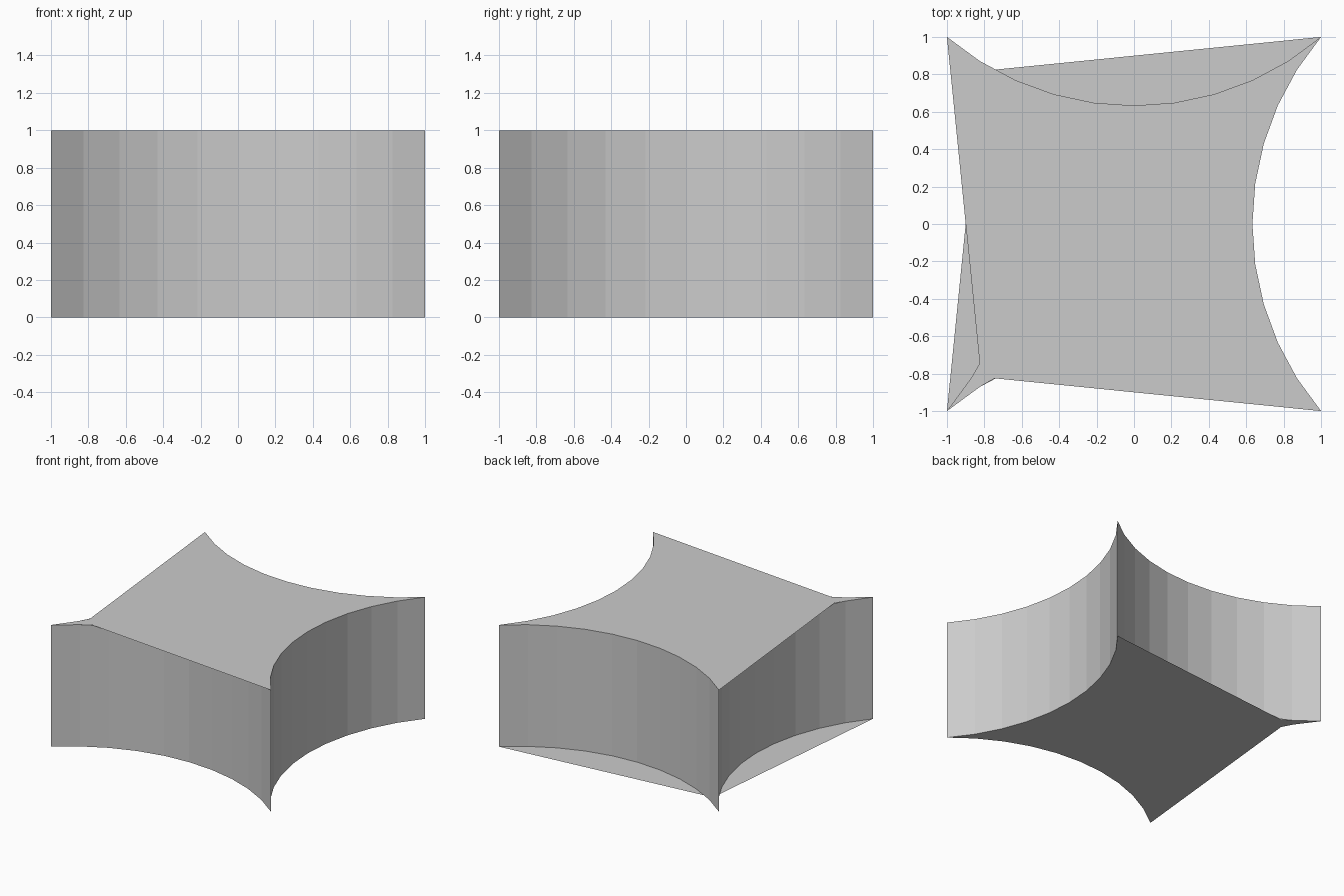
import bpy, bmesh, math
from mathutils import Matrix, Vector

if "Cube" in bpy.data.objects:
    bpy.data.objects.remove(bpy.data.objects["Cube"])

SEG = 10
SAG = 0.367                      # depth of each concave side
R = (1 + SAG * SAG) / (2 * SAG)
HALF = math.asin(1 / R)


def arc(turns):
    """Right-hand concave side, listed counter-clockwise, turned by quarter turns."""
    rot = Matrix.Rotation(turns * math.pi / 2, 2)
    pts = []
    for i in range(SEG + 1):
        a = -HALF + 2 * HALF * i / SEG
        pts.append(rot @ Vector((1 - SAG + R - R * math.cos(a), R * math.sin(a))))
    return pts


def make_object(name, faces):
    bm = bmesh.new()
    for face in faces:
        bm.faces.new([bm.verts.new(p) for p in face])
    bmesh.ops.remove_doubles(bm, verts=bm.verts, dist=1e-4)
    mesh = bpy.data.meshes.new(name)
    bm.to_mesh(mesh)
    bm.free()
    obj = bpy.data.objects.new(name, mesh)
    bpy.context.collection.objects.link(obj)
    return obj


right, back, left, front = [arc(i) for i in range(4)]

# Four concave faceted walls
walls = []
for side in (right, back, left, front):
    for a, b in zip(side, side[1:]):
        walls.append([(a.x, a.y, 0), (b.x, b.y, 0), (b.x, b.y, 1), (a.x, a.y, 1)])
make_object("concave_walls", walls)

# Cap outline: two curved sides, two straight sides meeting in a small pointed tip
tip = [left[-2], left[-1], front[1]]
outline = right + back[1:] + [Vector((-0.825, -0.745))] + tip + [Vector((-0.745, -0.825))]
make_object("top_cap", [[(p.x, p.y, 1) for p in outline]])

# The bottom cap is the top cap mirrored front to back
make_object("bottom_cap", [[(p.x, -p.y, 0) for p in outline]])
